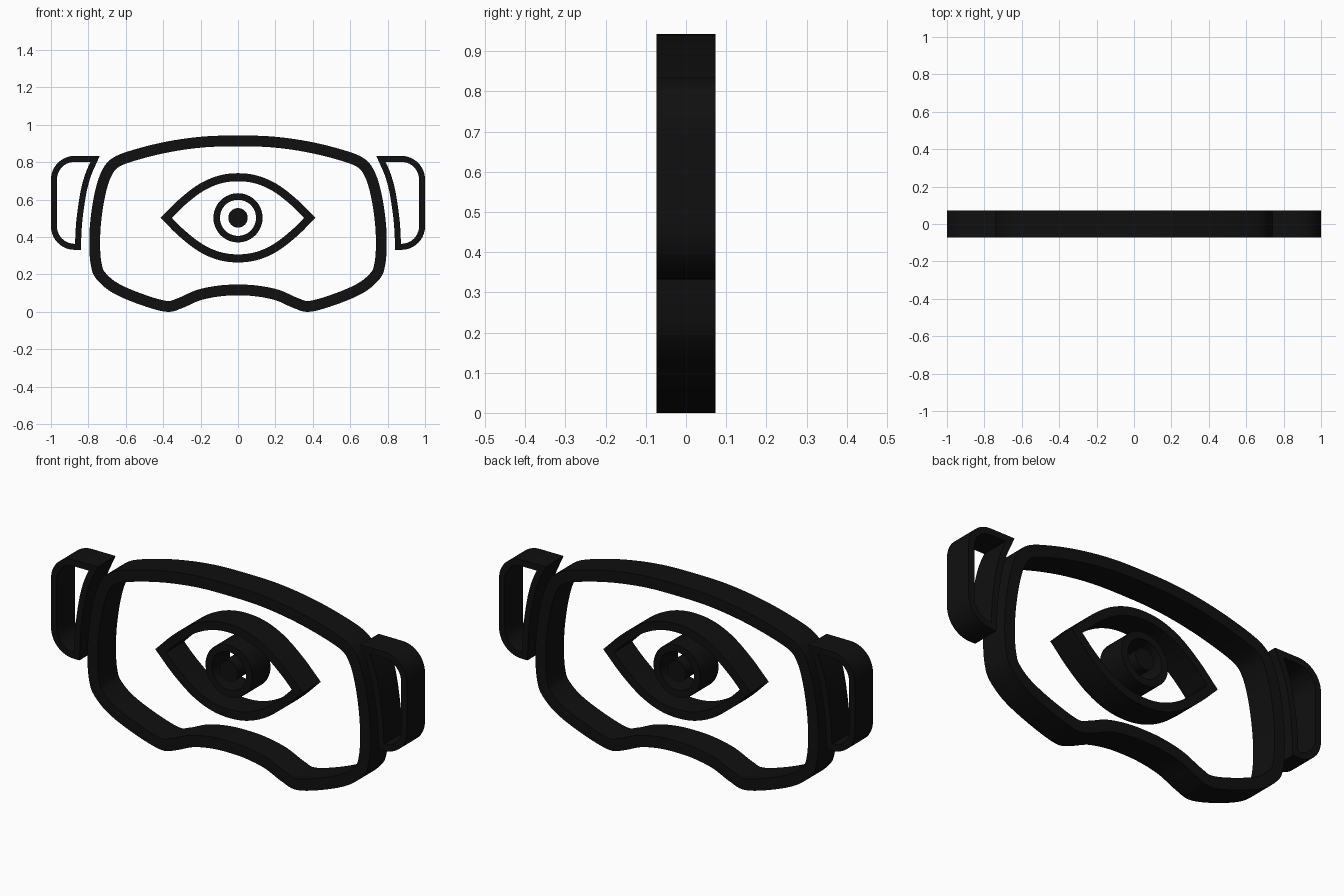
import bpy, bmesh, math
from mathutils import Vector

cube = bpy.data.objects.get("Cube")
if cube:
    bpy.data.objects.remove(cube, do_unlink=True)

HALF_DEPTH = 0.073

black = bpy.data.materials.new("soft black")
black.use_nodes = True
COLOUR = (0.005, 0.005, 0.005, 1)
black.diffuse_color = COLOUR
black.node_tree.nodes["Principled BSDF"].inputs["Base Color"].default_value = COLOUR


def smooth(points, closed=False, steps=6):
    """Catmull-Rom path through (x, z) points."""
    p = [Vector(q) for q in points]
    if closed:
        p = [p[-1]] + p + p[:2]
    else:
        p = [2 * p[0] - p[1]] + p + [2 * p[-1] - p[-2]]
    path = []
    for a, b, c, d in zip(p, p[1:], p[2:], p[3:]):
        for i in range(steps):
            t = i / steps
            path.append(0.5 * (2 * b + (c - a) * t + (2 * a - 5 * b + 4 * c - d) * t**2
                               + (3 * b - a - 3 * c + d) * t**3))
    return path if closed else path + [p[-2]]


def arc(cx, cz, radius, start, end, steps=10):
    angles = [math.radians(start + (end - start) * i / steps) for i in range(steps + 1)]
    return [Vector((cx + radius * math.cos(a), cz + radius * math.sin(a))) for a in angles]


def finish(bm, name):
    bmesh.ops.recalc_face_normals(bm, faces=bm.faces)
    mesh = bpy.data.meshes.new(name)
    bm.to_mesh(mesh)
    bm.free()
    mesh.materials.append(black)
    obj = bpy.data.objects.new(name, mesh)
    bpy.context.collection.objects.link(obj)
    bpy.ops.object.select_all(action='DESELECT')
    obj.select_set(True)
    bpy.context.view_layer.objects.active = obj
    bpy.ops.object.shade_smooth_by_angle(angle=math.radians(30))
    return obj


def band(name, path, width):
    """Closed band of even width with mitred corners, extruded along y."""
    bm = bmesh.new()
    n = len(path)
    rings = []
    for i, p in enumerate(path):
        before = (p - path[i - 1]).normalized()
        after = (path[(i + 1) % n] - p).normalized()
        n1 = Vector((-before.y, before.x))
        n2 = Vector((-after.y, after.x))
        miter = (n1 + n2) / (1 + n1.dot(n2)) * width / 2
        rings.append([bm.verts.new((q.x, y, q.y)) for q, y in (
            (p + miter, -HALF_DEPTH), (p - miter, -HALF_DEPTH),
            (p - miter, HALF_DEPTH), (p + miter, HALF_DEPTH))])
    for i in range(n):
        a, b = rings[i], rings[(i + 1) % n]
        for k in range(4):
            m = (k + 1) % 4
            bm.faces.new((a[k], a[m], b[m], b[k]))
    return finish(bm, name)


# Goggle frame: half outline from top centre to nose bridge, mirrored
half = [(0, .914), (.18, .909), (.36, .885), (.53, .845), (.652, .80), (.705, .735),
        (.74, .62), (.762, .47), (.766, .34), (.757, .25), (.735, .195), (.66, .13),
        (.53, .072), (.385, .03), (.31, .047), (.21, .09), (.1, .112), (0, .117)]
frame = half + [(-x, z) for x, z in half[-2:0:-1]]
band("goggle_frame", smooth(frame, closed=True), 0.058)

# Eye outline: two lids meeting at sharp corners
EYE_Z = 0.503
lid = [(.384, 0), (.30, .083), (.2, .16), (.1, .204), (0, .217)]
lid += [(-x, z) for x, z in lid[-2::-1]]
upper = smooth([(x, EYE_Z + z) for x, z in lid])
lower = smooth([(-x, EYE_Z - z) for x, z in lid])
band("eye_outline", upper[:-1] + lower[:-1], 0.043)

# Iris ring and pupil
band("iris_ring", arc(0, EYE_Z, 0.114, 0, 360, 48)[:-1], 0.035)
bm = bmesh.new()
bmesh.ops.create_cone(bm, cap_ends=True, segments=32, radius1=0.052, radius2=0.052,
                      depth=2 * HALF_DEPTH)
pupil = finish(bm, "pupil")
pupil.rotation_euler.x = math.pi / 2
pupil.location.z = EYE_Z

# Strap loops: curved inner edge and rounded outer corners
inner_edge = smooth([(.856, .348), (.849, .48), (.828, .63), (.802, .73), (.764, .818)])
strap = inner_edge + arc(.874, .708, .11, 90, 0) + arc(.874, .458, .11, 0, -90)
for name, side in (("left_strap_loop", 1), ("right_strap_loop", -1)):
    band(name, [Vector((side * p.x, p.y)) for p in strap], 0.032)
